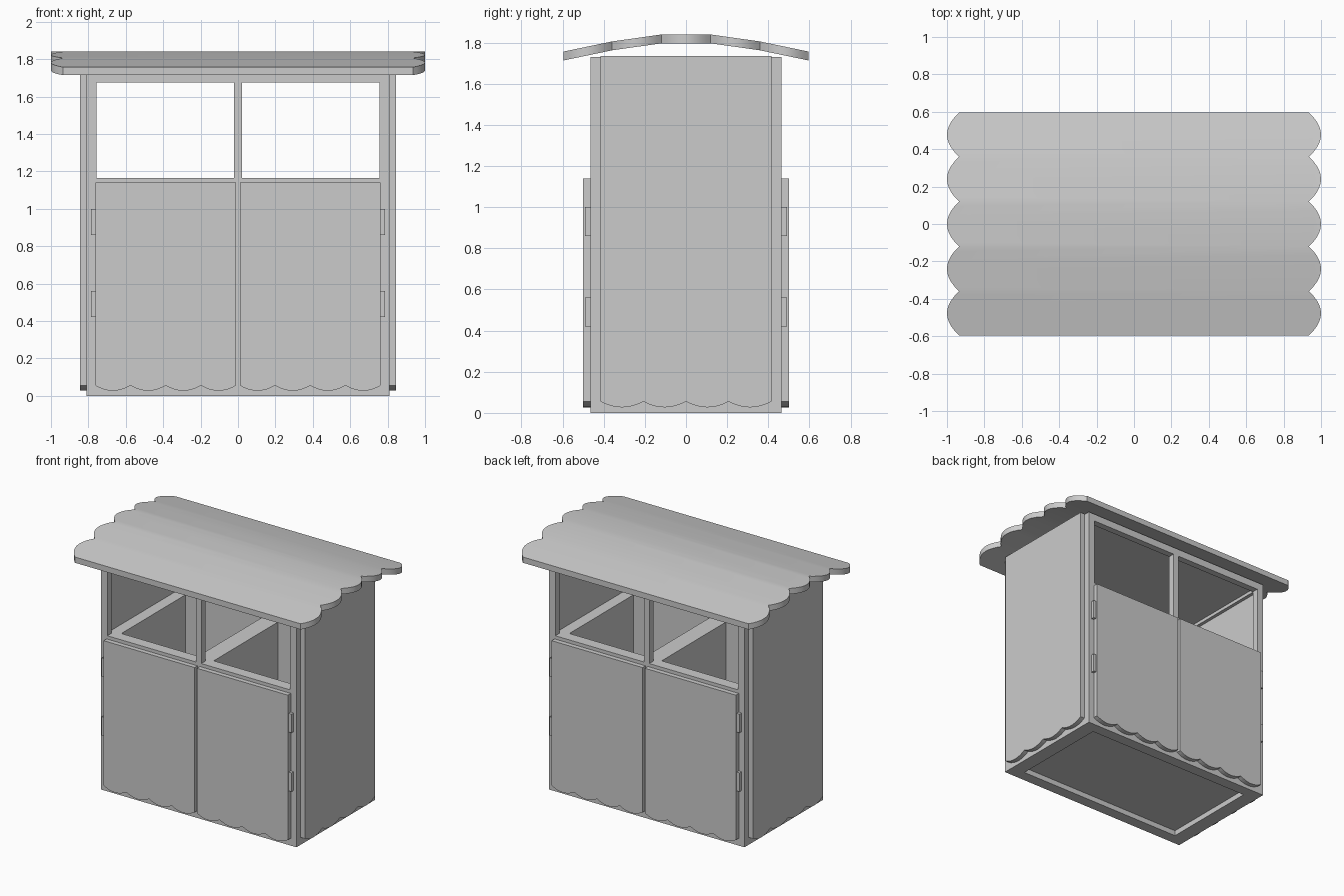
import bpy, bmesh
from mathutils import Vector, Matrix

if "Cube" in bpy.data.objects:
    bpy.data.objects.remove(bpy.data.objects["Cube"])

grey = bpy.data.materials.new("plain grey")
grey.use_nodes = True
grey.diffuse_color = (0.6, 0.6, 0.6, 1)
grey.node_tree.nodes["Principled BSDF"].inputs["Base Color"].default_value = (0.6, 0.6, 0.6, 1)


def finish(name, bm):
    bmesh.ops.recalc_face_normals(bm, faces=bm.faces)
    mesh = bpy.data.meshes.new(name)
    bm.to_mesh(mesh)
    bm.free()
    mesh.materials.append(grey)
    obj = bpy.data.objects.new(name, mesh)
    bpy.context.scene.collection.objects.link(obj)
    return obj


def boxes(name, spans):
    """One object from boxes given as (x0, x1), (y0, y1), (z0, z1)."""
    bm = bmesh.new()
    for span in spans:
        centre = [(a + b) / 2 for a, b in span]
        size = [abs(b - a) for a, b in span]
        bmesh.ops.create_cube(bm, size=1, matrix=Matrix.Translation(centre) @ Matrix.Diagonal((*size, 1)))
    return finish(name, bm)


def side(s, a, b):
    """Span a..b on the positive or negative side."""
    return tuple(sorted((s * a, s * b)))


def arc(t):
    return 4 * t * (1 - t)


def scalloped_panel(name, start, end, top, place, thickness, steps=8, scallops=4):
    """Flat panel with a scalloped lower edge, extruded outwards."""
    n = steps * scallops
    outline = [(end, top), (start, top)]
    for i in range(n + 1):
        dip = arc((i % steps) / steps)
        outline.append((start + (end - start) * i / n, 0.055 - 0.028 * dip))
    bm = bmesh.new()
    face = bm.faces.new([bm.verts.new(place(a, z)) for a, z in outline])
    grown = bmesh.ops.extrude_face_region(bm, geom=[face])
    moved = [v for v in grown["geom"] if isinstance(v, bmesh.types.BMVert)]
    bmesh.ops.translate(bm, verts=moved, vec=thickness)
    return finish(name, bm)


W, D, SILL, TOP = 0.81, 0.465, 1.165, 1.73
HX, HY = 0.70, 0.38          # bin opening limits
BOTH = (-1, 1)

# Lower body: outer walls, divider and raised floor leave two bin pockets
lower = [((-0.065, 0.065), (-HY, HY), (0.05, SILL)),
         ((-HX, HX), (-HY, HY), (0.04, 0.07))]
for s in BOTH:
    lower.append(((-W, W), side(s, HY, D), (0, SILL)))
    lower.append((side(s, HX, W), (-HY, HY), (0, SILL)))
boxes("lower_body", lower)

# Window frame: stiles, centre posts and top rails
frame = []
for s in BOTH:
    frame.append(((-0.022, 0.022), side(s, 0.415, D), (SILL, 1.675)))
    frame.append(((-W, W), side(s, 0.415, D), (1.675, TOP)))
    frame.append((side(s, 0.76, W), (-0.415, 0.415), (1.675, TOP)))
    for t in BOTH:
        frame.append((side(t, 0.757, W), side(s, 0.415, D), (SILL, 1.675)))
boxes("window_frame", frame)
boxes("upper_side_walls", [(side(s, 0.785, W), (-0.415, 0.415), (SILL, 1.675)) for s in BOTH])
boxes("ceiling", [((-0.76, 0.76), (-0.415, 0.415), (1.70, 1.725))])

# Side panels, doors and hinges
for s, label in ((-1, "right"), (1, "left")):
    scalloped_panel(label + "_side_panel", -0.415, 0.415, 1.735,
                    lambda a, z: Vector((s * W, a, z)), Vector((s * 0.035, 0, 0)))
    for f, face_name in ((-1, "front"), (1, "back")):
        scalloped_panel(f"{face_name}_{label}_door", s * 0.01, s * 0.763, 1.14,
                        lambda a, z: Vector((a, f * D, z)), Vector((0, f * 0.035, 0)))
        boxes(f"{face_name}_{label}_hinges",
              [(side(s, 0.763, 0.787), side(f, D, 0.49), (z, z + 0.14)) for z in (0.42, 0.86)])

# Roof: five slanted strips with rounded ends
seams = [(-0.595, 1.757), (-0.36, 1.806), (-0.12, 1.84), (0.12, 1.84), (0.36, 1.806), (0.595, 1.757)]
bm = bmesh.new()
steps = 10
for (y0, z0), (y1, z1) in zip(seams, seams[1:]):
    ring = []
    for s in BOTH:
        for i in range(steps + 1):
            t = i / steps if s > 0 else 1 - i / steps
            ring.append(bm.verts.new((s * (0.935 + 0.065 * arc(t)), y0 + (y1 - y0) * t, z0 + (z1 - z0) * t)))
    bm.faces.new(ring)
bmesh.ops.remove_doubles(bm, verts=bm.verts, dist=0.0005)
grown = bmesh.ops.extrude_face_region(bm, geom=bm.faces[:], use_keep_orig=True)
bmesh.ops.translate(bm, verts=[v for v in grown["geom"] if isinstance(v, bmesh.types.BMVert)], vec=(0, 0, -0.043))
# Drop any walls left inside along the seams
inner = [f for f in bm.faces if abs(f.normal.z) < 0.3 and max(abs(v.co.y) for v in f.verts) < 0.5
         and f.calc_area() > 0.05]
bmesh.ops.delete(bm, geom=inner, context="FACES_ONLY")
roof = finish("roof", bm)

# Soften the shallow bends of the roof
bpy.ops.object.select_all(action="DESELECT")
roof.select_set(True)
bpy.context.view_layer.objects.active = roof
bpy.ops.object.shade_smooth_by_angle()
